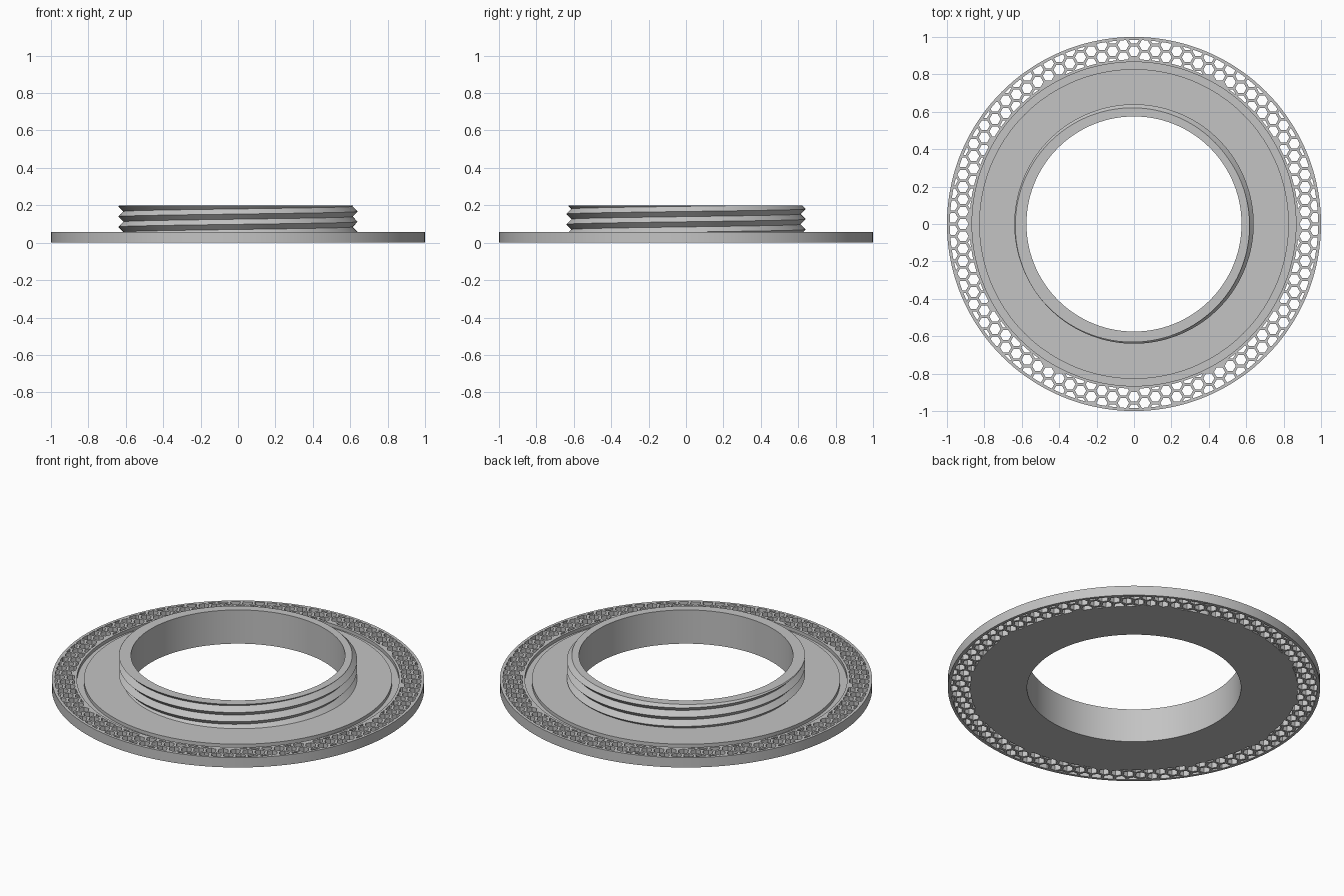
import bpy, bmesh, math

if "Cube" in bpy.data.objects:
    bpy.data.objects.remove(bpy.data.objects["Cube"], do_unlink=True)

SEGMENTS = 144
BORE, OUTER = 0.575, 1.0
FLANGE_TOP, NECK_TOP = 0.058, 0.2
ROOT, CREST, PITCH = 0.613, 0.64, 0.055
BAND_IN, BAND_OUT = 0.88, 0.984
CELL, HEX_RADIUS = 0.066, 0.03

grey = bpy.data.materials.new("light grey")
grey.use_nodes = True
colour = (0.55, 0.55, 0.55, 1)
grey.diffuse_color = colour
grey.node_tree.nodes["Principled BSDF"].inputs["Base Color"].default_value = colour


def finish(name, bm):
    """Turn a bmesh into a named object."""
    bmesh.ops.remove_doubles(bm, verts=bm.verts, dist=1e-5)
    bmesh.ops.recalc_face_normals(bm, faces=bm.faces)
    mesh = bpy.data.meshes.new(name)
    bm.to_mesh(mesh)
    bm.free()
    mesh.materials.append(grey)
    obj = bpy.data.objects.new(name, mesh)
    bpy.context.collection.objects.link(obj)
    return obj


def lathe(name, profile_at):
    """Sweep a closed (radius, height) profile, which may vary with angle."""
    bm = bmesh.new()
    columns = []
    for i in range(SEGMENTS + 1):
        a = math.tau * i / SEGMENTS
        columns.append([bm.verts.new((r * math.cos(a), r * math.sin(a), z))
                        for r, z in profile_at(a)])
    for c, d in zip(columns, columns[1:]):
        for j in range(len(c)):
            k = (j + 1) % len(c)
            bm.faces.new((c[j], d[j], d[k], c[k]))
    return finish(name, bm)


def apply_boolean(obj, cutter, operation):
    mod = obj.modifiers.new("cut", 'BOOLEAN')
    mod.operation, mod.object, mod.solver = operation, cutter, 'EXACT'
    bpy.context.view_layer.objects.active = obj
    bpy.ops.object.modifier_apply(modifier=mod.name)
    bpy.data.objects.remove(cutter, do_unlink=True)


def smooth(obj):
    bpy.ops.object.select_all(action='DESELECT')
    obj.select_set(True)
    bpy.context.view_layer.objects.active = obj
    bpy.ops.object.shade_smooth_by_angle(angle=math.radians(30))


# Flange disc with a shallow ring groove in its top
GROOVE_IN, GROOVE_OUT, GROOVE_Z = 0.828, 0.866, 0.038
flange = lathe("flange", lambda a: [
    (0.6, 0), (OUTER, 0), (OUTER, FLANGE_TOP),
    (GROOVE_OUT, FLANGE_TOP), (GROOVE_OUT, GROOVE_Z),
    (GROOVE_IN, GROOVE_Z), (GROOVE_IN, FLANGE_TOP), (0.6, FLANGE_TOP)])

# Honeycomb of hexagonal holes, trimmed to a band near the rim
bm = bmesh.new()
step = CELL * math.sqrt(3) / 2
for i in range(-18, 19):
    for j in range(-17, 18):
        x, y = i * step, (j + 0.5 * (i % 2)) * CELL
        if not BAND_IN - 0.02 < math.hypot(x, y) < BAND_OUT + 0.02:
            continue
        rings = [[bm.verts.new((x + HEX_RADIUS * math.cos(k * math.pi / 3),
                                y + HEX_RADIUS * math.sin(k * math.pi / 3), z))
                  for k in range(6)] for z in (-0.1, 0.2)]
        for ring in rings:
            bm.faces.new(ring)
        low, high = rings
        for k in range(6):
            n = (k + 1) % 6
            bm.faces.new((low[k], low[n], high[n], high[k]))
holes = finish("hole_cutter", bm)
band = lathe("band_cutter", lambda a: [
    (BAND_IN, -0.05), (BAND_OUT, -0.05), (BAND_OUT, 0.15), (BAND_IN, 0.15)])
apply_boolean(holes, band, 'INTERSECT')
apply_boolean(flange, holes, 'DIFFERENCE')

# Neck tube with a helical outside thread, cut flat at the top
THREAD_LOW = 0.05


def neck_profile(a):
    crest_z = NECK_TOP + PITCH * (a / math.tau - 0.6)
    points = [(BORE, 0), (0.6, 0), (0.6, THREAD_LOW)]
    for k in range(-10, 4):
        z = min(max(crest_z + k * PITCH / 2, THREAD_LOW), NECK_TOP)
        turn = ((z - crest_z) / PITCH) % 1
        points.append((ROOT + (CREST - ROOT) * abs(1 - 2 * turn), z))
    return points + [(BORE, NECK_TOP)]


neck = lathe("threaded_neck", neck_profile)

for part in (flange, neck):
    smooth(part)
